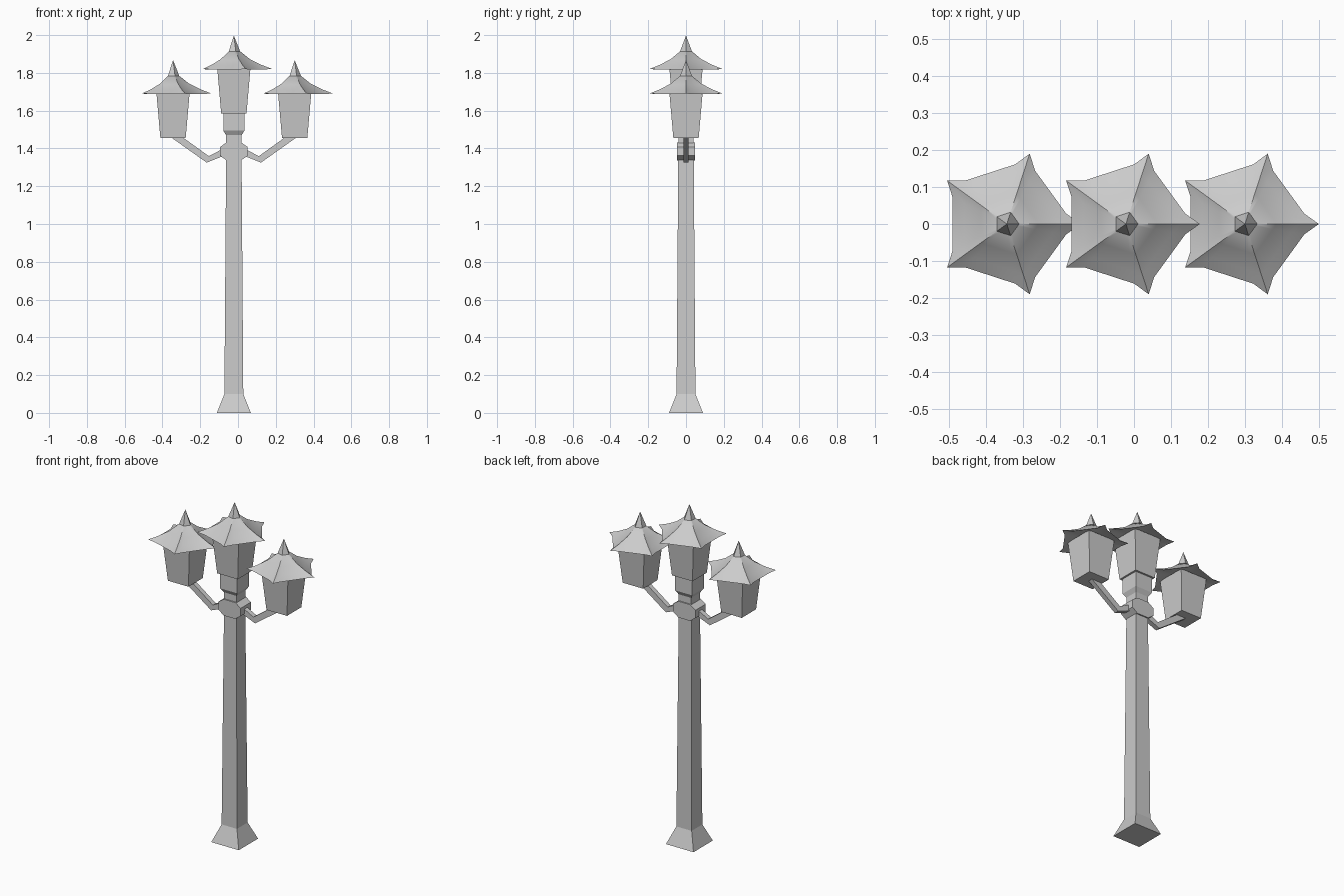
import bpy, bmesh
from math import sin, cos, pi, radians
from mathutils import Vector

cube = bpy.data.objects.get("Cube")
if cube:
    bpy.data.objects.remove(cube, do_unlink=True)

POST_X = -0.022     # axis of the post
REACH = 0.322       # distance of the side lanterns from the post
DROP = 0.13         # side lanterns hang lower than the middle one

grey = bpy.data.materials.new("painted grey metal")
grey.use_nodes = True
colour = (0.6, 0.6, 0.6, 1)
grey.diffuse_color = colour
grey.node_tree.nodes["Principled BSDF"].inputs["Base Color"].default_value = colour


def make(name, bm):
    bmesh.ops.recalc_face_normals(bm, faces=bm.faces)
    mesh = bpy.data.meshes.new(name)
    bm.to_mesh(mesh)
    bm.free()
    mesh.materials.append(grey)
    obj = bpy.data.objects.new(name, mesh)
    bpy.context.collection.objects.link(obj)
    return obj


def loft(name, rings, cap_start=True, cap_end=True):
    """Skin a list of point rings of equal length."""
    bm = bmesh.new()
    loops = [[bm.verts.new(p) for p in ring] for ring in rings]
    for a, b in zip(loops, loops[1:]):
        n = len(a)
        for i in range(n):
            j = (i + 1) % n
            bm.faces.new((a[i], a[j], b[j], b[i]))
    if cap_start:
        bm.faces.new(loops[0])
    if cap_end:
        bm.faces.new(loops[-1])
    return make(name, bm)


def square(x, half, z):
    return [(x + sx * half, sy * half, z)
            for sx, sy in ((-1, -1), (1, -1), (1, 1), (-1, 1))]


def star(x, tip, notch, tip_z, notch_z):
    """Five pointed ring: each tip sits between two close notches."""
    ring = []
    for k in range(5):
        for turn, r, z in ((-10, notch, notch_z), (0, tip, tip_z), (10, notch, notch_z)):
            a = radians(72 * k + turn)
            ring.append((x + r * cos(a), r * sin(a), z))
    return ring


def lantern(side, x, lift):
    # Tapered square glass housing
    loft(side + "_lantern_body", [square(x, 0.067, 1.455 + lift),
                                  square(x, 0.088, 1.695 + lift)])
    # Flared five pointed roof, curved on top
    roof = loft(side + "_lantern_roof", [
        star(x, 0.09, 0.085, 1.70 + lift, 1.70 + lift),
        star(x, 0.20, 0.163, 1.692 + lift, 1.687 + lift),
        star(x, 0.145, 0.128, 1.713 + lift, 1.708 + lift),
        star(x, 0.085, 0.078, 1.743 + lift, 1.738 + lift),
        star(x, 0.032, 0.031, 1.785 + lift, 1.783 + lift)])
    bpy.ops.object.select_all(action="DESELECT")
    roof.select_set(True)
    bpy.context.view_layer.objects.active = roof
    bpy.ops.object.shade_smooth_by_angle(angle=radians(50))
    # Pointed finial
    bm = bmesh.new()
    base = [bm.verts.new((x + 0.034 * cos(2 * pi * k / 5),
                          0.034 * sin(2 * pi * k / 5), 1.782 + lift)) for k in range(5)]
    apex = bm.verts.new((x, 0, 1.868 + lift))
    for k in range(5):
        bm.faces.new((base[k], base[(k + 1) % 5], apex))
    bm.faces.new(base)
    make(side + "_lantern_finial", bm)


# Post with flared foot, and the collar that carries the middle lantern
loft("post", [square(POST_X, h, z) for h, z in
              ((0.09, 0), (0.05, 0.1), (0.041, 1.34), (0.041, 1.47),
               (0.056, 1.495), (0.056, 1.59))])

# Chamfered clamp around the post
outline = [(-0.073, 1.362), (-0.038, 1.336), (0.038, 1.336), (0.073, 1.362),
           (0.073, 1.408), (0.038, 1.432), (-0.038, 1.432), (-0.073, 1.408)]
loft("arm_clamp", [[(POST_X + x, y, z) for x, z in outline] for y in (-0.048, 0.048)])

# Bent arms, mirrored about the post
arm_path = [(0.05, 1.382), (0.138, 1.342), (0.32, 1.472)]
for name, s in (("left_arm", 1), ("right_arm", -1)):
    rings = []
    for i, (x, z) in enumerate(arm_path):
        before = Vector(arm_path[max(i - 1, 0)])
        after = Vector(arm_path[min(i + 1, 2)])
        t = (after - before).normalized()
        n = Vector((-t.y, t.x)) * 0.018
        rings.append([(POST_X + s * (x + d * n.x), y, z + d * n.y)
                      for d, y in ((-1, -0.014), (1, -0.014), (1, 0.014), (-1, 0.014))])
    loft(name, rings)

lantern("middle", POST_X, DROP)
lantern("left", POST_X + REACH, 0)
lantern("right", POST_X - REACH, 0)
